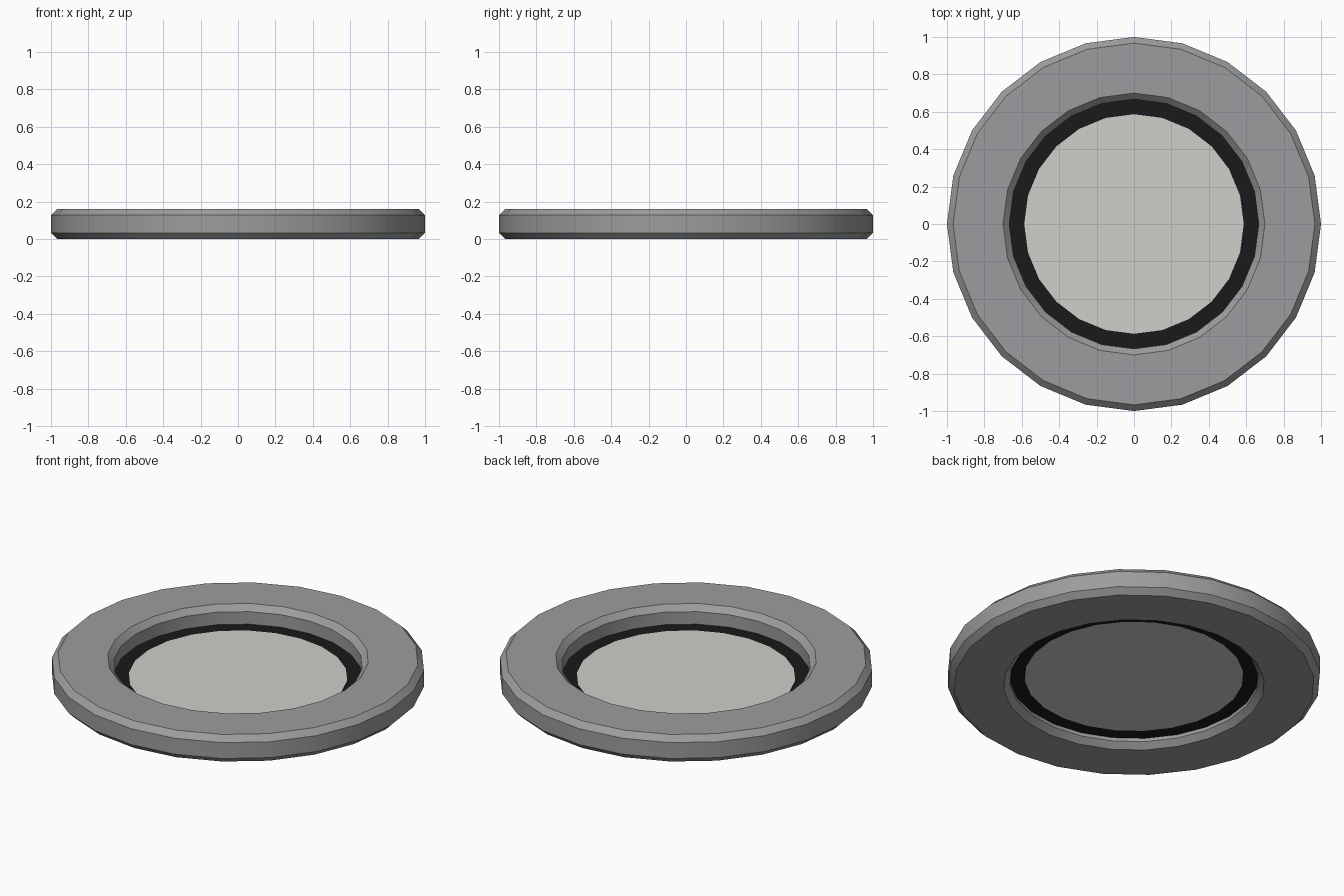
import bpy, math

if "Cube" in bpy.data.objects:
    bpy.data.objects.remove(bpy.data.objects["Cube"])

SIDES = 24


def material(name, rgb):
    m = bpy.data.materials.new(name)
    m.diffuse_color = (*rgb, 1)
    m.use_nodes = True
    m.node_tree.nodes["Principled BSDF"].inputs["Base Color"].default_value = m.diffuse_color
    return m


def lathe(name, profile, closed, mat=None):
    """Revolve a list of (radius, z) points around the z axis."""
    n = len(profile)
    verts, faces = [], []
    for i in range(SIDES):
        a = 2 * math.pi * i / SIDES
        verts += [(r * math.cos(a), r * math.sin(a), z) for r, z in profile]
    for i in range(SIDES):
        j = (i + 1) % SIDES
        for k in range(n if closed else n - 1):
            l = (k + 1) % n
            faces.append((i * n + k, j * n + k, j * n + l, i * n + l))
    if n == 1:
        faces = [tuple(range(SIDES))]
    mesh = bpy.data.meshes.new(name)
    mesh.from_pydata(verts, [], faces)
    obj = bpy.data.objects.new(name, mesh)
    bpy.context.collection.objects.link(obj)
    if mat:
        mesh.materials.append(mat)
    bpy.ops.object.select_all(action='DESELECT')
    obj.select_set(True)
    bpy.context.view_layer.objects.active = obj
    bpy.ops.object.shade_smooth_by_angle(angle=math.radians(30))
    return obj


H, C = 0.16, 0.033      # ring height and chamfer
RO, RI = 1.0, 0.667     # outer and inner radius
Z = 0.053               # height of the inset disc

# Chamfered outer ring
lathe("outer_ring", [(RO - C, 0), (RO, C), (RO, H - C), (RO - C, H),
                     (RI + C, H), (RI, H - C), (RI, C), (RI + C, 0)], True,
      material("grey_metal", (0.33, 0.335, 0.34)))

# Thin black gasket, facing up
lathe("gasket", [(RI, Z), (0.587, Z)], False, material("black", (0.01, 0.01, 0.01)))

# Pale centre disc
lathe("centre_disc", [(0.587, Z)], False, material("pale_glass", (0.62, 0.62, 0.59)))
